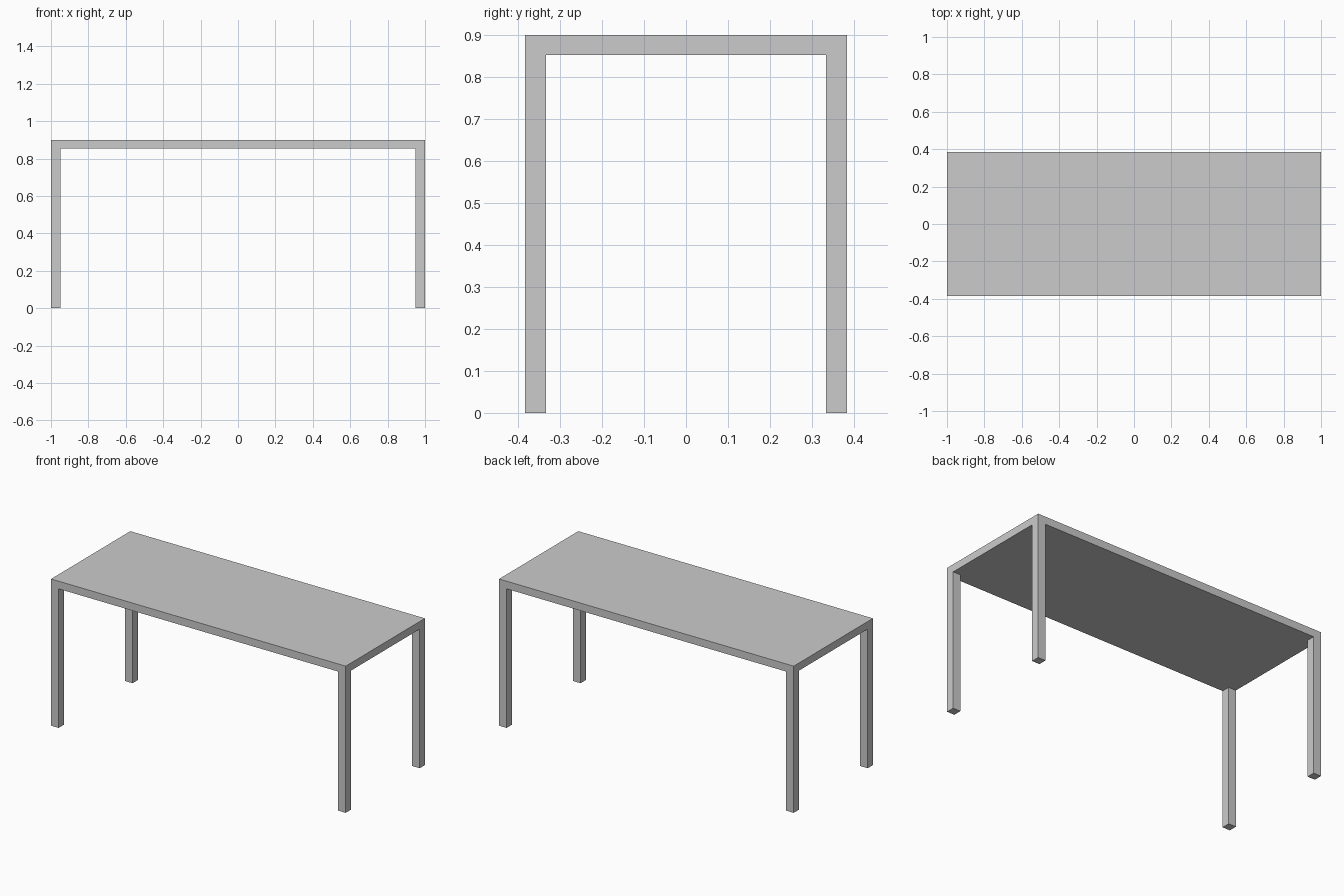
import bpy
import bmesh
from mathutils import Vector

cube = bpy.data.objects.get("Cube")
if cube:
    bpy.data.objects.remove(cube, do_unlink=True)

HALF_X, HALF_Y = 1.0, 0.384
HEIGHT, UNDERSIDE = 0.9, 0.853
LEG = 0.051

# Plain grey paint
grey = bpy.data.materials.new("light_grey")
grey.use_nodes = True
colour = (0.6, 0.6, 0.6, 1)
grey.diffuse_color = colour
grey.node_tree.nodes["Principled BSDF"].inputs["Base Color"].default_value = colour

# Tabletop slab
bm = bmesh.new()
bmesh.ops.create_cube(bm, size=1)
bmesh.ops.scale(bm, vec=(2 * HALF_X, 2 * HALF_Y, HEIGHT - UNDERSIDE), verts=bm.verts)
bmesh.ops.translate(bm, vec=(0, 0, (HEIGHT + UNDERSIDE) / 2), verts=bm.verts)

# Cut the slab along the inner sides of the legs
for axis, half in ((Vector((1, 0, 0)), HALF_X), (Vector((0, 1, 0)), HALF_Y)):
    for side in (-1, 1):
        bmesh.ops.bisect_plane(bm, geom=bm.verts[:] + bm.edges[:] + bm.faces[:],
                               plane_co=axis * side * (half - LEG), plane_no=axis)

# Pull the four corner squares of the underside down into legs
corners = []
for face in bm.faces:
    centre = face.calc_center_median()
    if (face.normal.z < -0.9 and abs(centre.x) > HALF_X - LEG
            and abs(centre.y) > HALF_Y - LEG):
        corners.append(face)
feet = bmesh.ops.extrude_discrete_faces(bm, faces=corners)["faces"]
for foot in feet:
    bmesh.ops.translate(bm, vec=(0, 0, -UNDERSIDE), verts=foot.verts)

# Weld the legs on and merge the flat faces
bmesh.ops.remove_doubles(bm, verts=bm.verts, dist=0.0001)
bmesh.ops.dissolve_limit(bm, angle_limit=0.01, verts=bm.verts, edges=bm.edges)
bmesh.ops.recalc_face_normals(bm, faces=bm.faces)

mesh = bpy.data.meshes.new("table")
bm.to_mesh(mesh)
bm.free()
mesh.materials.append(grey)
table = bpy.data.objects.new("table", mesh)
bpy.context.collection.objects.link(table)
